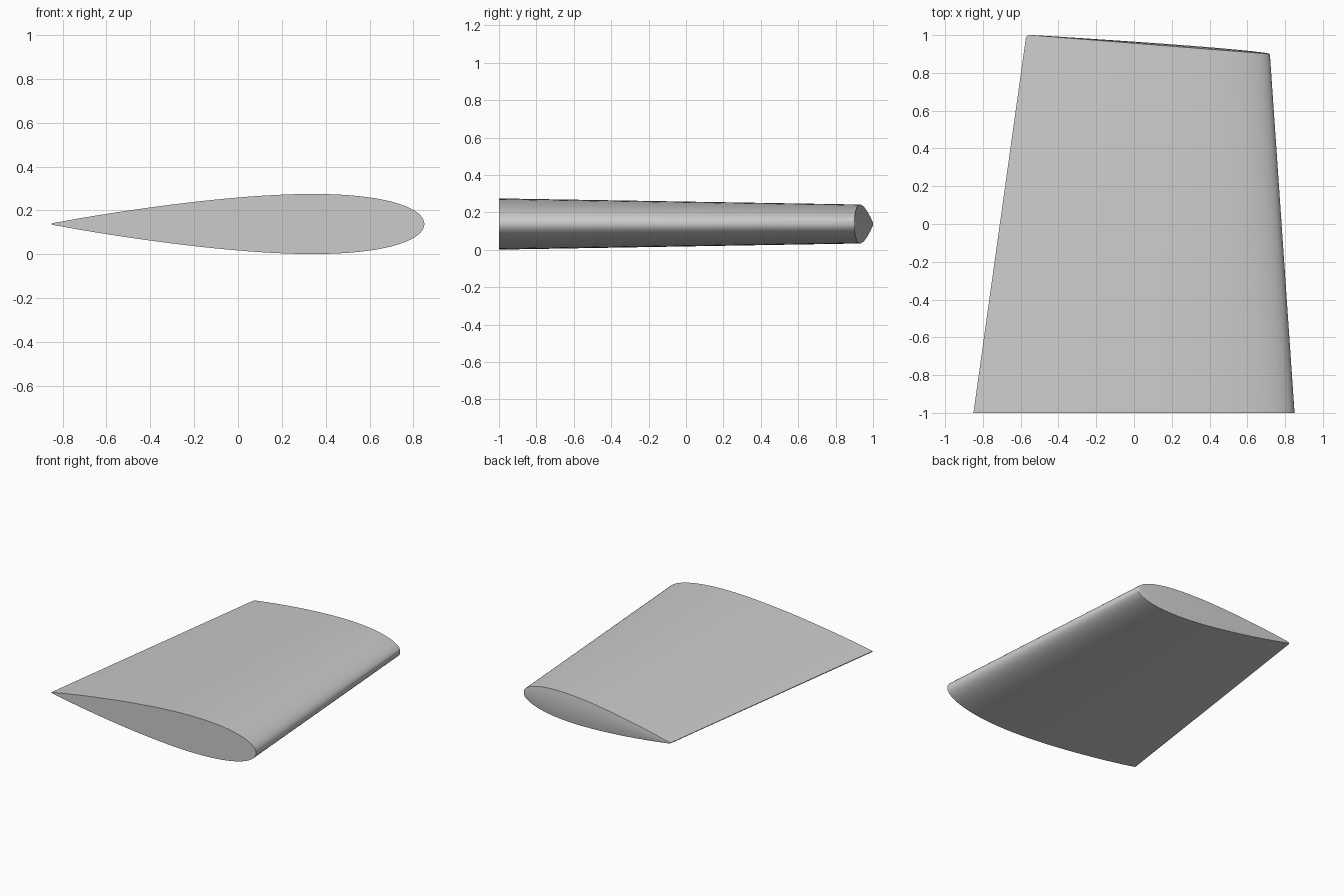
import bpy, bmesh, math

cube = bpy.data.objects.get("Cube")
if cube:
    bpy.data.objects.remove(cube, do_unlink=True)

STATIONS = 48      # chordwise divisions on each side
MID_Z = 0.138
RATIO = 0.161      # thickness relative to chord


def lerp(a, b, t):
    return a + (b - a) * t


def half_thickness(u):
    # symmetric four-digit aerofoil with a slightly blunt trailing edge
    return 5 * RATIO * (0.2969 * math.sqrt(u) - 0.126 * u - 0.3516 * u**2
                        + 0.2843 * u**3 - 0.1015 * u**4)


def tip_y(u):
    # slanted tip line with small rounded corners at both ends
    y = lerp(0.9, 1.0, u / 0.98)
    for near, radius in ((u, 0.008), (1 - u, 0.02)):
        if near < radius:
            y -= radius * (1 - math.sqrt(max(0, 1 - (1 - near / radius)**2)))
    return y


def section(v, squash=1.0):
    # v runs from root to tip; squash closes the tip into a shallow bulge
    lead, trail = lerp(0.85, 0.72, v), lerp(-0.85, -0.573, v)
    chord = lead - trail
    us = [(1 - math.cos(math.pi * i / STATIONS)) / 2 for i in range(STATIONS + 1)]
    points = []
    for side, run in ((1, us[::-1]), (-1, us[1:])):
        for u in run:
            t = half_thickness(u) * chord
            y = lerp(-1, tip_y(u), v) + 0.1 * t * (1 - squash**2)
            points.append((lerp(lead, trail, u), y, MID_Z + side * t * squash))
    return points


# Tapered wing panel with tip cap
bm = bmesh.new()
rings = [[bm.verts.new(p) for p in section(*s)]
         for s in ((0,), (0.5,), (1,), (1, 0.6), (1, 0))]
for a, b in zip(rings, rings[1:]):
    for i in range(len(a)):
        j = (i + 1) % len(a)
        bm.faces.new((a[i], a[j], b[j], b[i]))
bm.faces.new(rings[0])
bmesh.ops.remove_doubles(bm, verts=bm.verts, dist=1e-5)
bmesh.ops.recalc_face_normals(bm, faces=bm.faces)
mesh = bpy.data.meshes.new("wing_panel")
bm.to_mesh(mesh)
bm.free()
wing = bpy.data.objects.new("wing_panel", mesh)
bpy.context.collection.objects.link(wing)

# Plain grey surface
grey = bpy.data.materials.new("light_grey")
grey.use_nodes = True
colour = (0.6, 0.6, 0.6, 1)
grey.diffuse_color = colour
grey.node_tree.nodes["Principled BSDF"].inputs["Base Color"].default_value = colour
mesh.materials.append(grey)

bpy.ops.object.select_all(action="DESELECT")
wing.select_set(True)
bpy.context.view_layer.objects.active = wing
bpy.ops.object.shade_smooth_by_angle(angle=math.radians(35))
